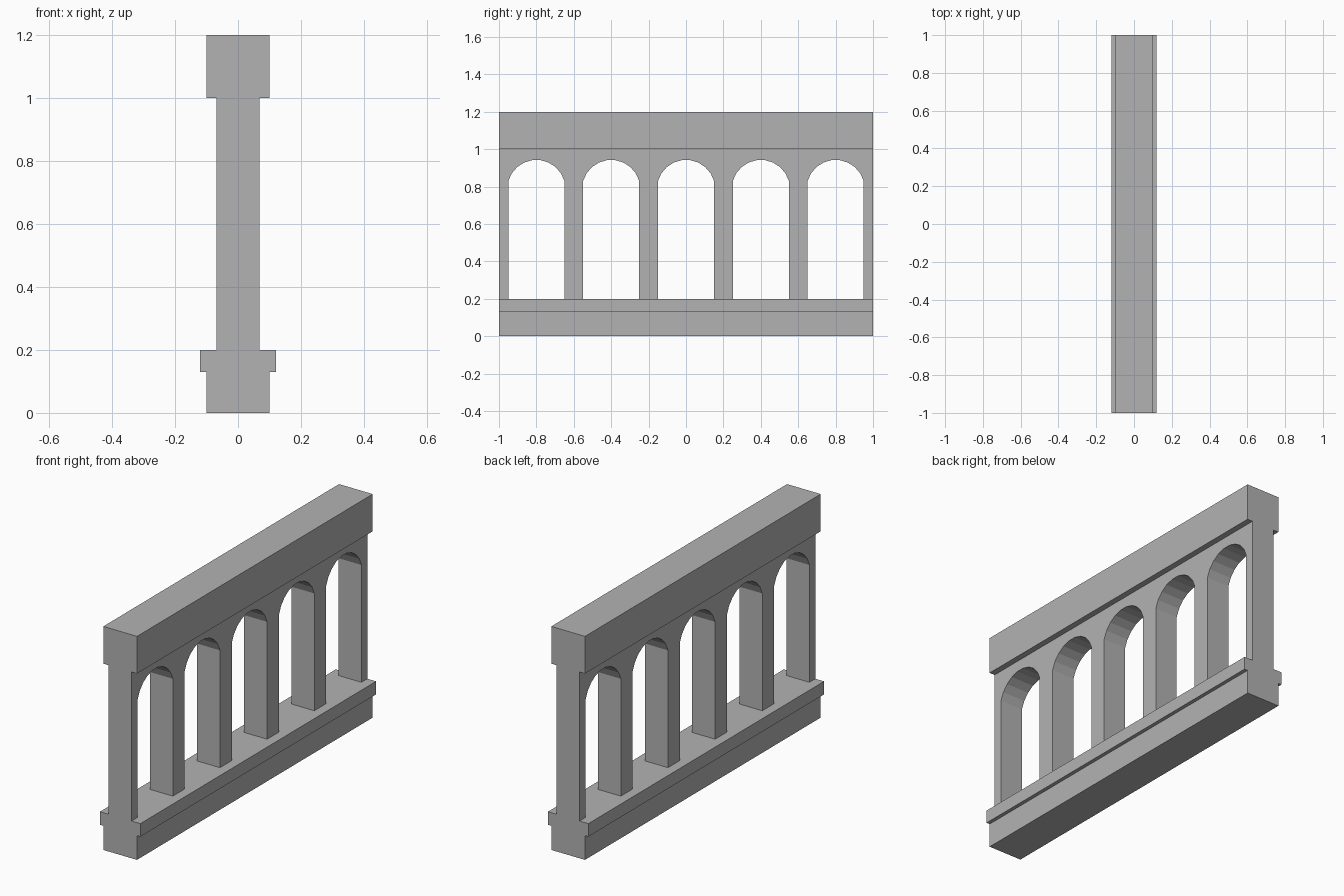
import bpy
from math import sin, cos, asin

cube = bpy.data.objects.get("Cube")
if cube:
    bpy.data.objects.remove(cube, do_unlink=True)

stone = bpy.data.materials.new("grey stone")
stone.use_nodes = True
colour = (0.45, 0.45, 0.45, 1)
stone.diffuse_color = colour
stone.node_tree.nodes["Principled BSDF"].inputs["Base Color"].default_value = colour

LENGTH, BASE_TOP, WALL_TOP, TOP = 2.0, 0.2, 1.0, 1.2
HALF_WALL = 0.068
BAYS, HALF_ARCH, SPRING, RISE, STEPS = 5, 0.15, 0.83, 0.113, 9


def prism(name, start, end):
    """Join two matching outlines into a closed solid."""
    n = len(start)
    faces = [tuple(reversed(range(n))), tuple(range(n, 2 * n))]
    faces += [(i, (i + 1) % n, n + (i + 1) % n, n + i) for i in range(n)]
    mesh = bpy.data.meshes.new(name)
    mesh.from_pydata(start + end, [], faces)
    mesh.materials.append(stone)
    obj = bpy.data.objects.new(name, mesh)
    bpy.context.collection.objects.link(obj)
    return obj


def rail(name, right_side):
    """Sweep a mirrored (x, z) section along the whole length."""
    section = right_side + [(-x, z) for x, z in reversed(right_side)]
    return prism(name, [(x, LENGTH / 2, z) for x, z in section],
                 [(x, -LENGTH / 2, z) for x, z in section])


# Plinth with projecting ledge, and the top beam
rail("stepped_base", [(0.1, 0), (0.1, 0.13), (0.12, 0.13), (0.12, BASE_TOP)])
rail("top_beam", [(0.1, WALL_TOP), (0.1, TOP)])

# Arcade wall: comb-shaped outline with a segmental arch over each bay
radius = (HALF_ARCH ** 2 + RISE ** 2) / (2 * RISE)
centre_z = SPRING + RISE - radius
sweep = asin(HALF_ARCH / radius)
bay = LENGTH / BAYS
outline = [(-LENGTH / 2, BASE_TOP)]
for b in range(BAYS):
    y = -LENGTH / 2 + bay * (b + 0.5)
    outline.append((y - HALF_ARCH, BASE_TOP))
    for s in range(STEPS + 1):
        a = sweep * (2 * s / STEPS - 1)
        outline.append((y + radius * sin(a), centre_z + radius * cos(a)))
    outline.append((y + HALF_ARCH, BASE_TOP))
outline += [(LENGTH / 2, BASE_TOP), (LENGTH / 2, WALL_TOP), (-LENGTH / 2, WALL_TOP)]
prism("arcade_wall", [(-HALF_WALL, y, z) for y, z in outline],
      [(HALF_WALL, y, z) for y, z in outline])
